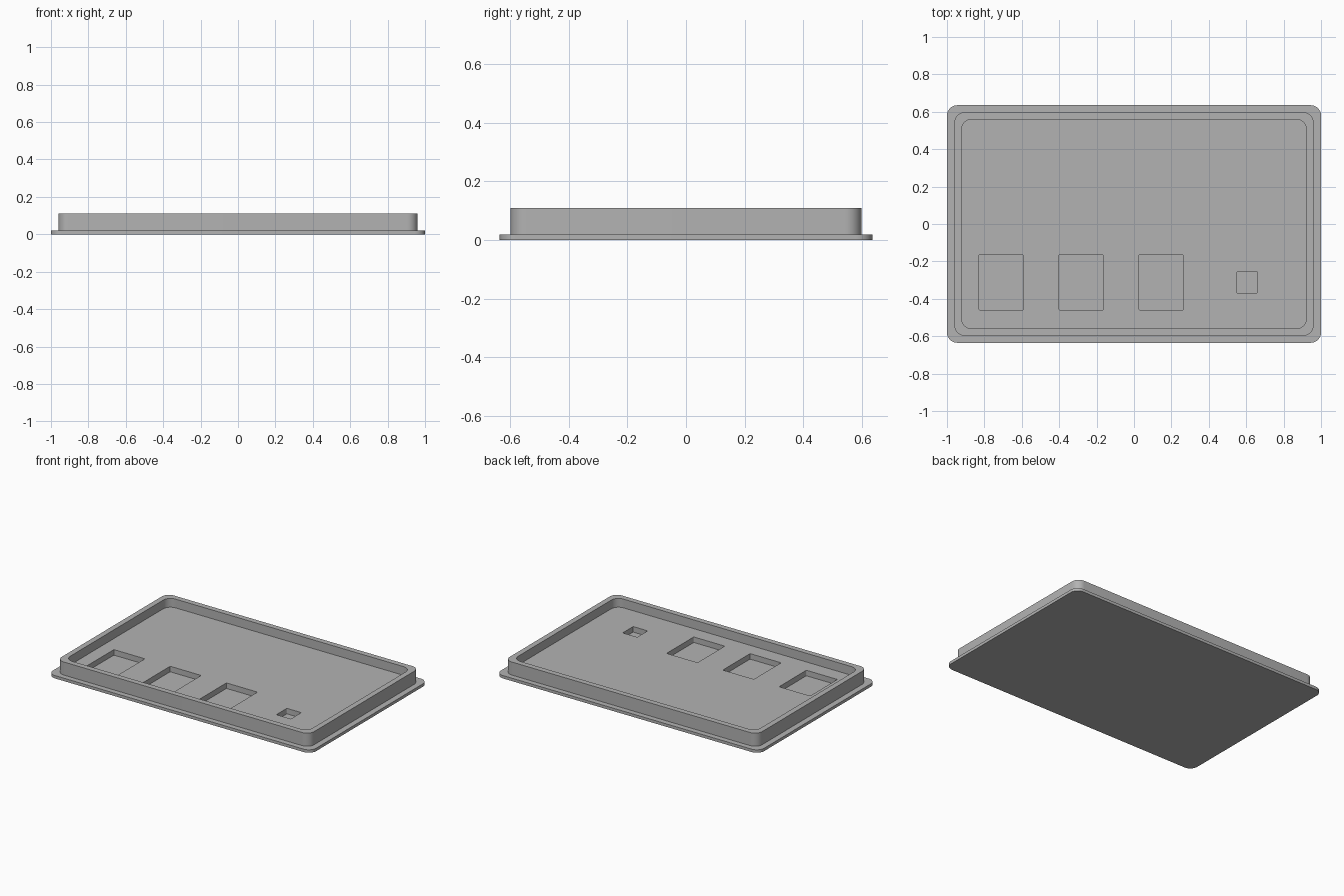
import bpy
import bmesh
from math import cos, sin, pi, radians

old = bpy.data.objects.get("Cube")
if old:
    bpy.data.objects.remove(old, do_unlink=True)

grey = bpy.data.materials.new("plain grey")
grey.use_nodes = True
colour = (0.45, 0.45, 0.45, 1)
grey.diffuse_color = colour
grey.node_tree.nodes["Principled BSDF"].inputs["Base Color"].default_value = colour


def rounded_ring(bm, cx, cy, hx, hy, radius, z, steps=10):
    """Counter-clockwise loop of vertices around a rounded rectangle."""
    ring = []
    for corner, (sx, sy) in enumerate([(1, 1), (-1, 1), (-1, -1), (1, -1)]):
        for i in range(steps + 1):
            a = (corner + i / steps) * pi / 2
            ring.append(bm.verts.new((cx + sx * (hx - radius) + radius * cos(a),
                                      cy + sy * (hy - radius) + radius * sin(a), z)))
    return ring


def loft(name, rings, centre=(0, 0), steps=10):
    """Closed solid through stacked rounded rectangles (hx, hy, radius, z)."""
    bm = bmesh.new()
    loops = [rounded_ring(bm, *centre, *r, steps) for r in rings]
    bm.faces.new(loops[0])
    bm.faces.new(loops[-1])
    for low, high in zip(loops, loops[1:]):
        for i in range(len(low)):
            j = (i + 1) % len(low)
            bm.faces.new((low[i], low[j], high[j], high[i]))
    bmesh.ops.recalc_face_normals(bm, faces=bm.faces)
    mesh = bpy.data.meshes.new(name)
    bm.to_mesh(mesh)
    bm.free()
    mesh.materials.append(grey)
    obj = bpy.data.objects.new(name, mesh)
    bpy.context.collection.objects.link(obj)
    return obj


# Flanged tray: brim, raised wall, rim and recessed floor
BRIM, FLOOR, TOP = 0.02, 0.05, 0.11
tray = loft("flanged_tray", [
    (1.0, 0.635, 0.055, 0),
    (1.0, 0.635, 0.055, BRIM),
    (0.96, 0.598, 0.055, BRIM),
    (0.96, 0.598, 0.055, TOP),
    (0.922, 0.56, 0.055, TOP),
    (0.922, 0.56, 0.055, FLOOR),
])

# Three large pockets and one small pocket sunk into the floor
pockets = [(x, 0.118, 0.148) for x in (-0.711, -0.283, 0.145)] + [(0.605, 0.055, 0.057)]
bpy.context.view_layer.objects.active = tray
for x, hx, hy in pockets:
    cutter = loft("pocket_cutter", [(hx, hy, 0.005, 0.012), (hx, hy, 0.005, 0.08)],
                  (x, -0.312), 3)
    cutter.hide_render = True
    cut = tray.modifiers.new("pocket", "BOOLEAN")
    cut.operation = "DIFFERENCE"
    cut.solver = "EXACT"
    cut.object = cutter
    bpy.ops.object.modifier_apply(modifier=cut.name)
    bpy.data.objects.remove(cutter, do_unlink=True)

# Smooth round corners, crisp edges
bpy.ops.object.select_all(action="DESELECT")
tray.select_set(True)
bpy.ops.object.shade_smooth_by_angle(angle=radians(35))
